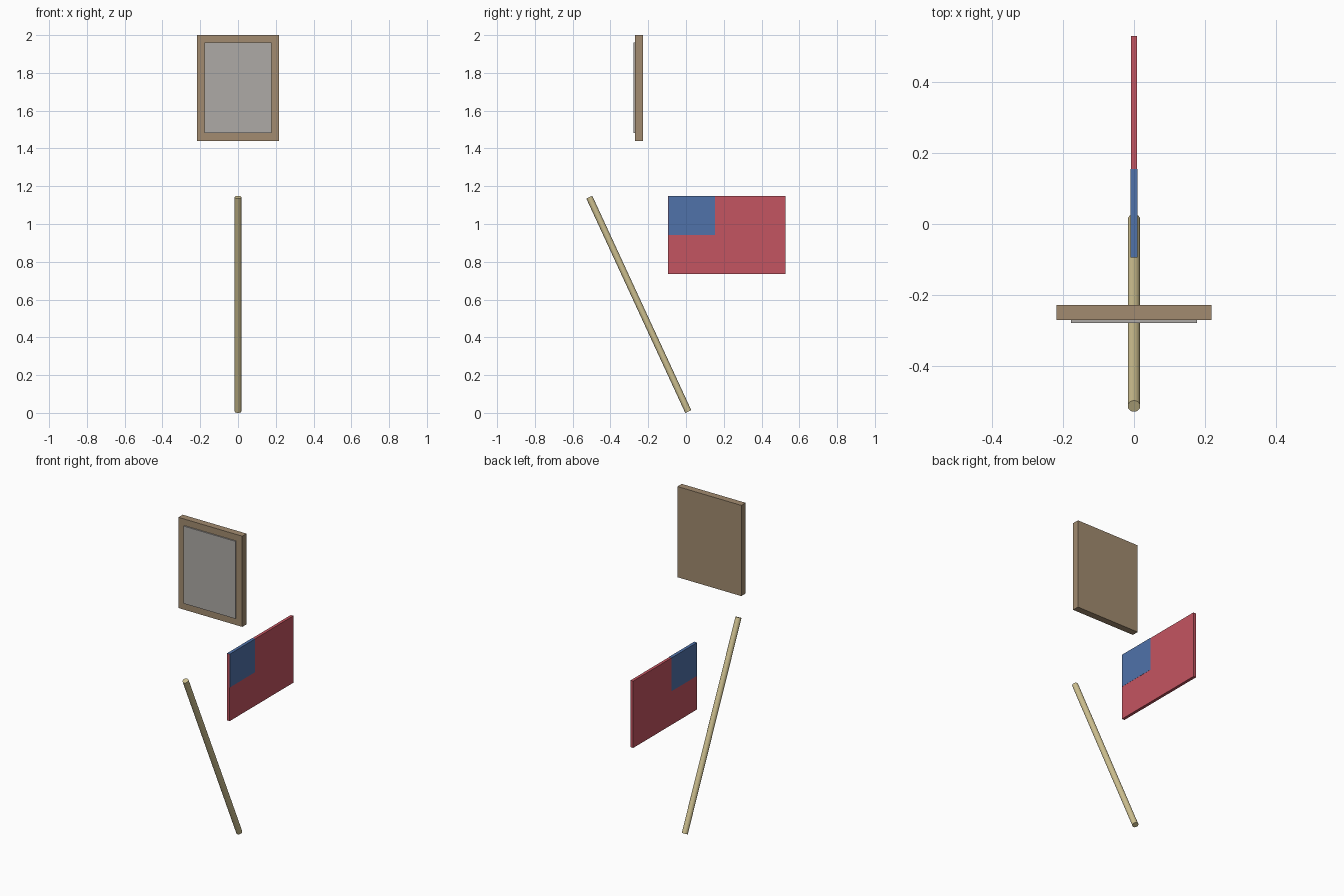
import bpy
import math
from mathutils import Vector

if "Cube" in bpy.data.objects:
    bpy.data.objects.remove(bpy.data.objects["Cube"])


def material(name, rgb):
    m = bpy.data.materials.new(name)
    m.diffuse_color = (*rgb, 1.0)
    m.use_nodes = True
    m.node_tree.nodes["Principled BSDF"].inputs["Base Color"].default_value = m.diffuse_color
    return m


def box(name, lo, hi, mat):
    lo, hi = Vector(lo), Vector(hi)
    bpy.ops.mesh.primitive_cube_add(size=1, location=(lo + hi) / 2)
    ob = bpy.context.object
    ob.name = name
    ob.scale = hi - lo
    bpy.ops.object.transform_apply(location=False, rotation=False, scale=True)
    ob.data.materials.append(mat)
    return ob


def rod(name, start, end, radius, mat, sides=16):
    a, b = Vector(start), Vector(end)
    bpy.ops.mesh.primitive_cylinder_add(
        vertices=sides, radius=radius, depth=(b - a).length, location=(a + b) / 2,
        rotation=(b - a).to_track_quat('Z', 'Y').to_euler())
    ob = bpy.context.object
    ob.name = name
    bpy.ops.object.shade_smooth_by_angle(angle=math.radians(40))
    ob.data.materials.append(mat)
    return ob


wood = material("frame_wood", (0.36, 0.26, 0.16))
grey = material("panel_grey", (0.42, 0.40, 0.38))
tan = material("pole_tan", (0.62, 0.53, 0.28))
red = material("flag_red", (0.55, 0.09, 0.12))
blue = material("flag_blue", (0.08, 0.17, 0.40))

# Framed picture: solid backing with a raised panel on the front
box("picture_frame", (-0.218, -0.270, 1.44), (0.218, -0.228, 2.0), wood)
box("picture_panel", (-0.177, -0.278, 1.482), (0.177, -0.268, 1.96), grey)

# Leaning pole
rod("flag_pole", (0, 0.012, 0.007), (0, -0.512, 1.142), 0.0175, tan)

# Flag cloth with its corner block, which is a hair thicker than the cloth
box("flag_cloth", (-0.009, -0.094, 0.735), (0.009, 0.528, 1.148), red)
box("flag_corner", (-0.0098, -0.0935, 0.943), (0.0098, 0.154, 1.1488), blue)
